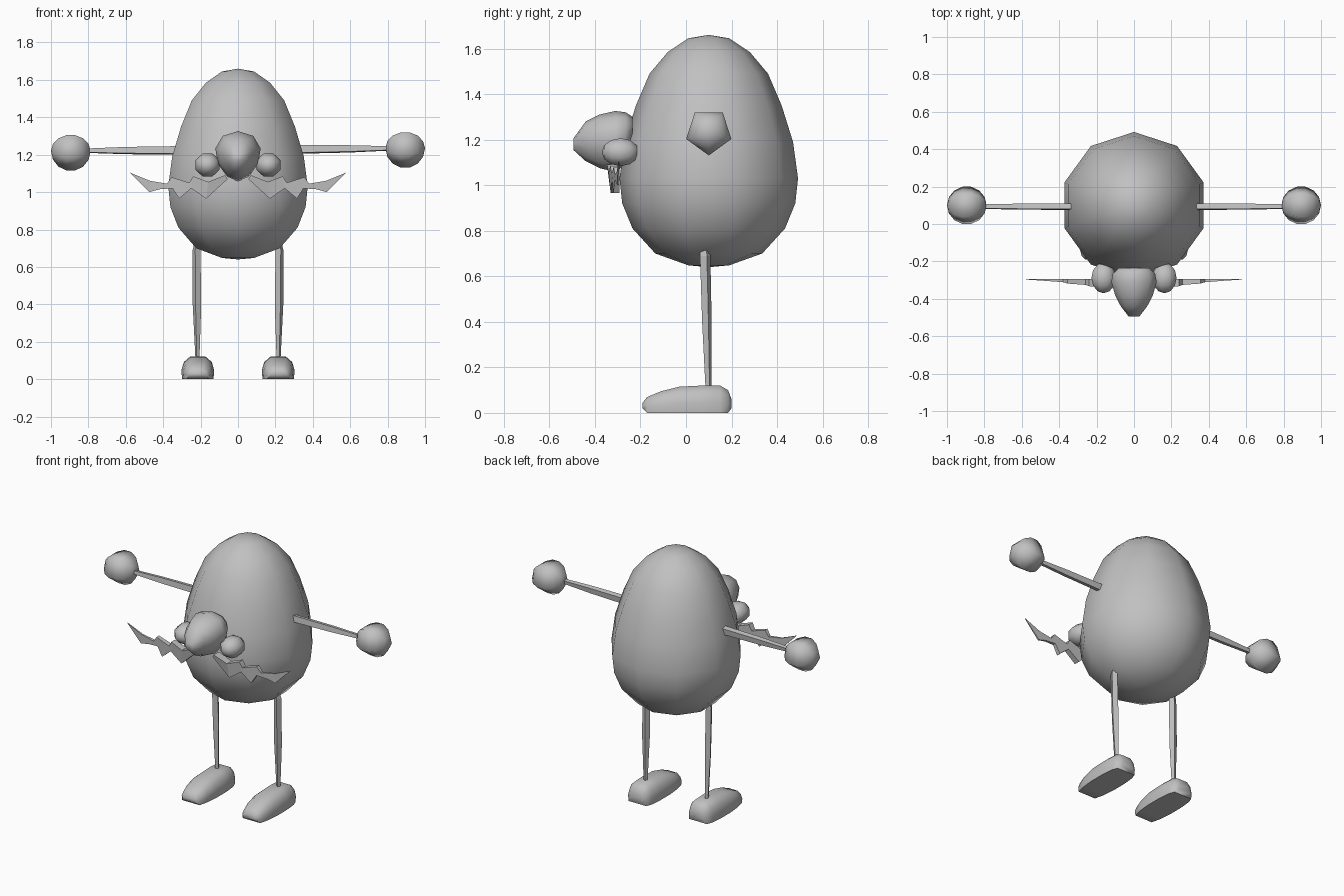
import bpy, bmesh
from math import sin, cos, pi, radians

cube = bpy.data.objects.get("Cube")
if cube:
    bpy.data.objects.remove(cube, do_unlink=True)

grey = bpy.data.materials.new("plain grey")
grey.use_nodes = True
GREY = (0.53, 0.53, 0.53, 1)
grey.diffuse_color = GREY
grey.node_tree.nodes["Principled BSDF"].inputs["Base Color"].default_value = GREY


def loft(name, rings, smooth=None):
    """Skin a list of equal-sized rings of points and close both ends."""
    bm = bmesh.new()
    loops = [[bm.verts.new(p) for p in ring] for ring in rings]
    n = len(loops[0])
    for a, b in zip(loops, loops[1:]):
        for i in range(n):
            j = (i + 1) % n
            bm.faces.new((a[i], a[j], b[j], b[i]))
    bm.faces.new(loops[0])
    bm.faces.new(loops[-1])
    bmesh.ops.remove_doubles(bm, verts=bm.verts, dist=0.0005)
    bmesh.ops.recalc_face_normals(bm, faces=bm.faces)
    mesh = bpy.data.meshes.new(name)
    bm.to_mesh(mesh)
    bm.free()
    mesh.materials.append(grey)
    obj = bpy.data.objects.new(name, mesh)
    bpy.context.collection.objects.link(obj)
    if smooth:
        bpy.ops.object.select_all(action='DESELECT')
        obj.select_set(True)
        bpy.context.view_layer.objects.active = obj
        bpy.ops.object.shade_smooth_by_angle(angle=radians(smooth))
    return obj


def circle(n, start):
    return [(cos(start + 2 * pi * i / n), sin(start + 2 * pi * i / n)) for i in range(n)]


# Egg body: ten sides, corners towards front and back
egg = [(0, 0.64), (0.09, 0.648), (0.235, 0.70), (0.335, 0.81), (0.38, 0.92),
       (0.392, 1.03), (0.37, 1.19), (0.32, 1.35), (0.26, 1.49),
       (0.18, 1.585), (0.09, 1.645), (0, 1.66)]
loft("egg_body", [[(r * c, 0.1 + r * s, z) for c, s in circle(10, pi / 2)]
                  for r, z in egg], 80)

# Nose: egg tapering forwards (y, low z, high z, half width)
nose = [(-0.235, 1.19, 1.30, 0.08), (-0.265, 1.09, 1.32, 0.112),
        (-0.31, 1.058, 1.326, 0.12), (-0.38, 1.075, 1.31, 0.10),
        (-0.44, 1.105, 1.28, 0.07), (-0.495, 1.155, 1.205, 0.028)]
loft("nose", [[(w * c * (1 + 0.2 * s), y, (lo + hi) / 2 + (hi - lo) / 2 * s)
               for c, s in circle(10, pi / 2)] for y, lo, hi, w in nose], 80)

# Moustache outline, inner end to tip, as upper and lower edges
upper = [(0.07, 1.09), (0.16, 1.055), (0.24, 1.085), (0.26, 1.05),
         (0.355, 1.08), (0.38, 1.045), (0.47, 1.06), (0.577, 1.104)]
lower = [(0.055, 1.07), (0.17, 0.965), (0.25, 1.02), (0.315, 0.965),
         (0.35, 1.02), (0.42, 1.015), (0.475, 1.0), (0.575, 1.10)]
# Foot sections: y, half width, bottom, height
foot = [(-0.19, 0.045, 0.02, 0.045), (-0.17, 0.065, 0, 0.07),
        (-0.11, 0.08, 0, 0.095), (-0.03, 0.088, 0, 0.115), (0.07, 0.088, 0, 0.12),
        (0.15, 0.08, 0, 0.12), (0.185, 0.066, 0, 0.1), (0.2, 0.04, 0.02, 0.06)]
half = [(0.95, 0), (1, 0.38), (0.85, 0.76), (0.48, 1)]
sole_to_top = half + [(-x, z) for x, z in reversed(half)]
# Limb sections: distance along, and the two half widths
leg = [(0.725, 0.012, 0.02), (0.69, 0.022, 0.024), (0.4, 0.024, 0.022), (0.1, 0.011, 0.014)]
arm = [(0.335, 0.022, 0.028), (0.6, 0.02, 0.024), (0.82, 0.015, 0.014)]

for side, sx in (("left", 1), ("right", -1)):
    drop = 0 if sx > 0 else -0.015

    # Moustache half, thick at the nose and thin at the tip
    rings = []
    for k, ((ux, uz), (lx, lz)) in enumerate(zip(upper, lower)):
        t = 0.05 * (1 - k / 7) + 0.002
        rings.append([(sx * ux, -0.293, uz), (sx * ux, -0.295 - t, uz),
                      (sx * lx, -0.295 - t * 0.8, lz), (sx * lx, -0.293, lz)])
    loft(side + "_moustache", rings)

    # Cheek beside the nose
    rings = []
    for k in range(7):
        a = pi * k / 6
        rings.append([(sx * (0.163 + 0.07 * sin(a) * c), -0.288 - 0.082 * cos(a),
                       1.145 + 0.066 * sin(a) * s) for c, s in circle(8, pi / 8)])
    loft(side + "_cheek", rings, 80)

    # Arm and five-sided hand
    loft(side + "_arm", [[(sx * x, 0.093 + h * c, 1.228 + 0.012 * (x - 0.335) + drop * x + v * s)
                          for c, s in circle(4, pi / 5)] for x, h, v in arm])
    rings = []
    for k in range(8):
        a = pi * k / 7
        rings.append([(sx * (0.894 - 0.106 * cos(a)), 0.1 + 0.107 * sin(a) * c,
                       1.235 + drop + 0.107 * sin(a) * s) for c, s in circle(5, -pi / 2)])
    loft(side + "_hand", rings, 80)

    # Leg, slightly slimmer at the ankle
    loft(side + "_leg", [[(sx * (0.216 + 0.006 * z / 0.7 + w * c), 0.102 - 0.018 * z / 0.7 + d * s, z)
                          for c, s in circle(4, pi / 10)] for z, w, d in leg])

    # Foot with flat sole and low toe
    loft(side + "_foot", [[(sx * (0.215 + w * x), y, lo + (h - lo) * z)
                           for x, z in sole_to_top] for y, w, lo, h in foot], 50)
